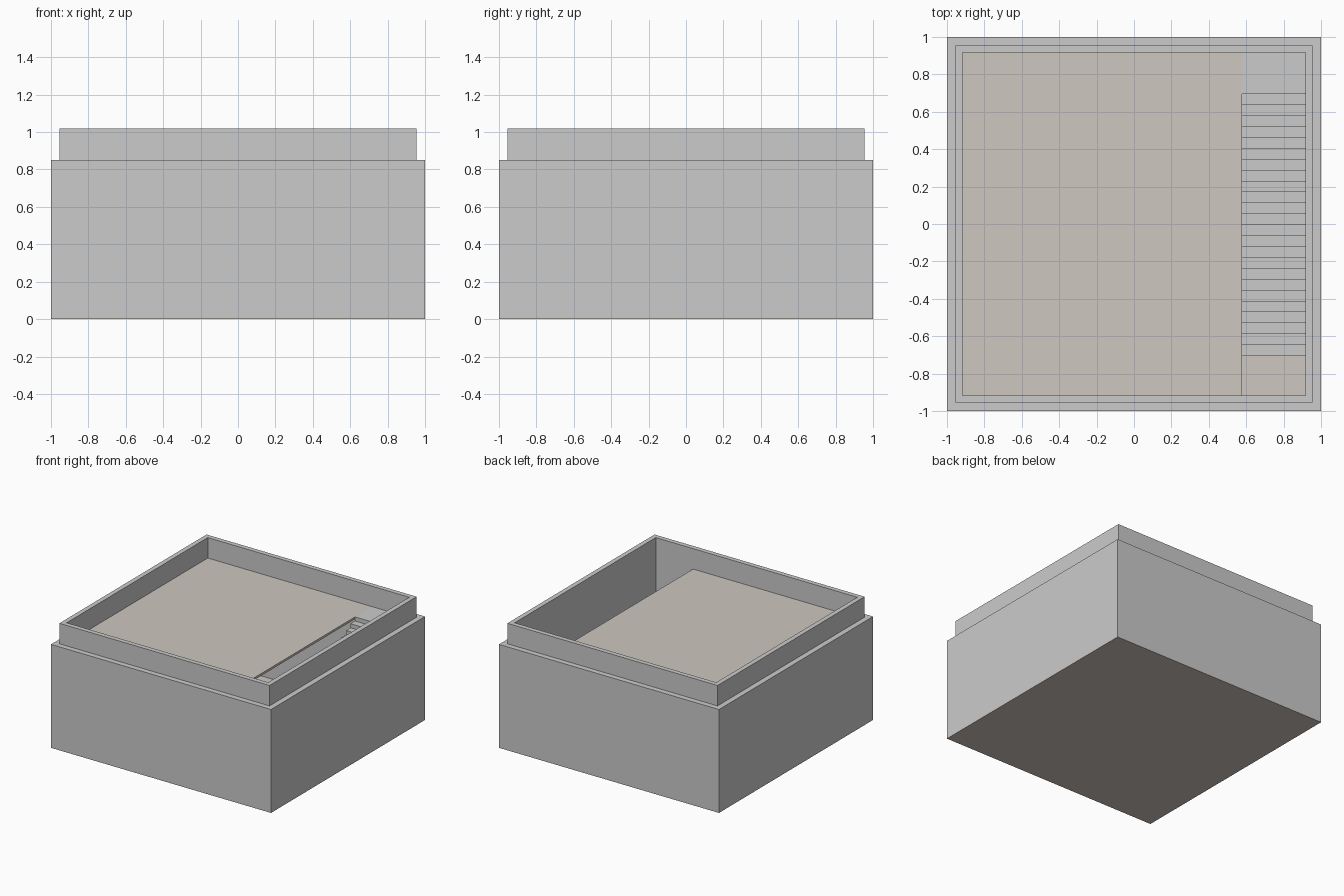
import bpy, bmesh

if "Cube" in bpy.data.objects:
    bpy.data.objects.remove(bpy.data.objects["Cube"])

BASE_T = 0.012     # base plate thickness
FLOOR_Z = 0.85     # upper floor level
INNER = 0.916      # inner half width of the walls
WELL_X = 0.577     # stairwell edge

tan = bpy.data.materials.new("floor_tan")
tan.diffuse_color = (0.62, 0.57, 0.53, 1)
tan.use_nodes = True
tan.node_tree.nodes["Principled BSDF"].inputs["Base Color"].default_value = tan.diffuse_color


def finish(name, bm, mat=None):
    bmesh.ops.recalc_face_normals(bm, faces=bm.faces)
    me = bpy.data.meshes.new(name)
    bm.to_mesh(me)
    bm.free()
    ob = bpy.data.objects.new(name, me)
    bpy.context.collection.objects.link(ob)
    if mat:
        me.materials.append(mat)
    return ob


def box(name, lo, hi, mat=None):
    bm = bmesh.new()
    bmesh.ops.create_cube(bm, size=1)
    for v in bm.verts:
        v.co = [(lo[i] + hi[i]) / 2 + v.co[i] * (hi[i] - lo[i]) for i in range(3)]
    return finish(name, bm, mat)


def square_ring(name, profile):
    """Sweep a closed (half width, z) profile around a square."""
    bm = bmesh.new()
    corners = [(-1, -1), (1, -1), (1, 1), (-1, 1)]
    loops = [[bm.verts.new((cx * r, cy * r, z)) for r, z in profile] for cx, cy in corners]
    n = len(profile)
    for c in range(4):
        a, b = loops[c], loops[(c + 1) % 4]
        for i in range(n):
            j = (i + 1) % n
            bm.faces.new((a[i], b[i], b[j], a[j]))
    return finish(name, bm)


# Walls with a stepped stacking lip
square_ring("walls", [(1, BASE_T), (1, 0.85), (0.955, 0.85), (0.955, 1.018),
                      (INNER, 1.018), (INNER, BASE_T)])

# Base plate and the raised floor beside the stairwell
box("base_plate", (-1, -1, 0), (1, 1, BASE_T), tan)
box("upper_floor", (-INNER, -INNER, FLOOR_Z - 0.018), (WELL_X, INNER, FLOOR_Z), tan)

# Staircase: stepped side profile extruded across the stairwell
steps, y0, y1 = 24, -0.705, 0.695
run, rise = (y1 - y0) / steps, (FLOOR_Z - BASE_T) / (steps + 1)
profile = [(y0, BASE_T)]
for i in range(steps + 1):
    z = BASE_T + rise * (i + 1)
    profile.append((y0 + run * i, z))
    profile.append((y0 + run * (i + 1) if i < steps else INNER, z))
profile.append((INNER, BASE_T))

bm = bmesh.new()
side = bm.faces.new([bm.verts.new((WELL_X, y, z)) for y, z in profile])
ext = bmesh.ops.extrude_face_region(bm, geom=[side], use_keep_orig=True)
for v in ext["geom"]:
    if isinstance(v, bmesh.types.BMVert):
        v.co.x = INNER
finish("staircase", bm)
